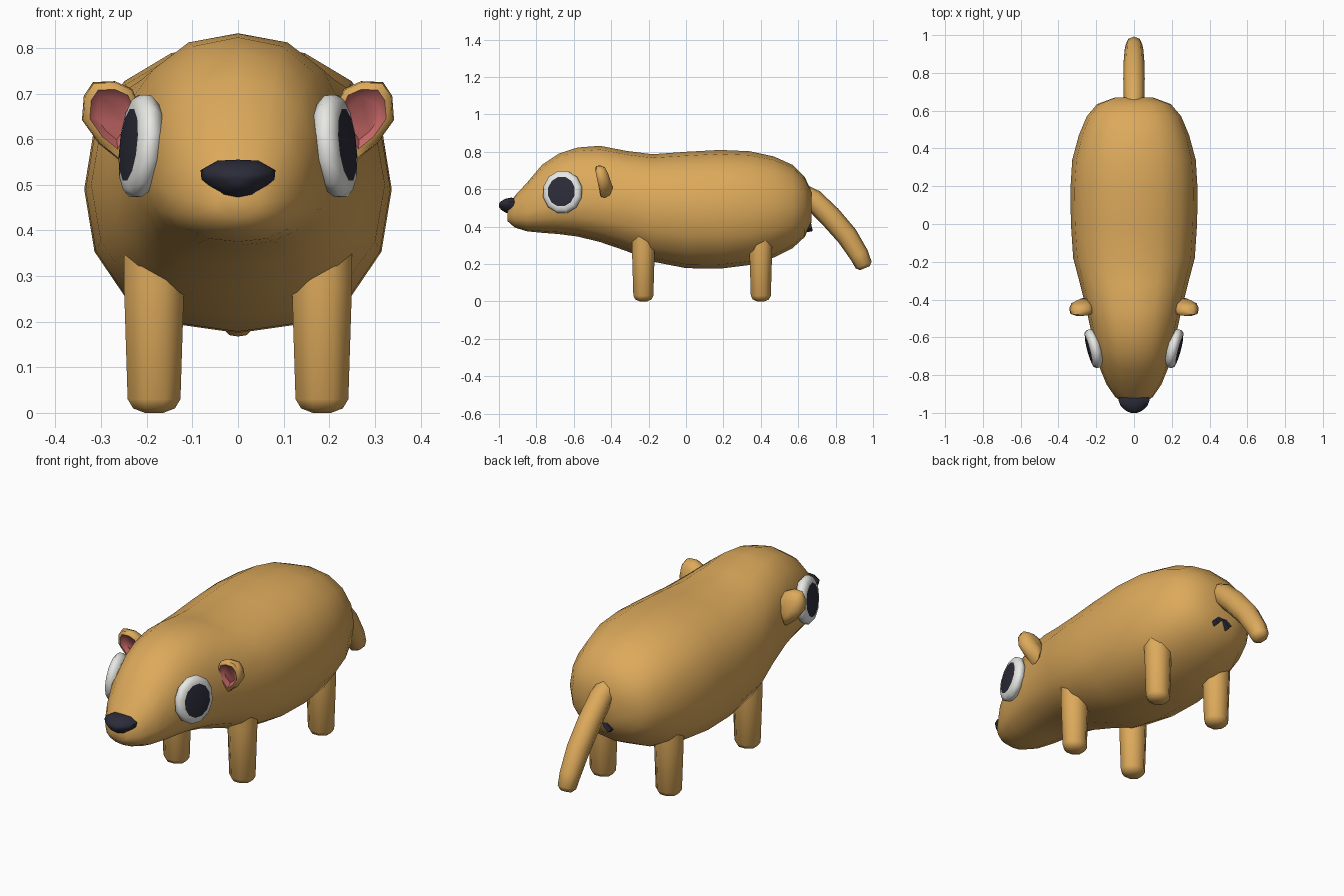
import bpy, bmesh, math
from mathutils import Vector, Matrix

if "Cube" in bpy.data.objects:
    bpy.data.objects.remove(bpy.data.objects["Cube"])


def material(name, rgb):
    m = bpy.data.materials.new(name)
    m.diffuse_color = (*rgb, 1)
    m.use_nodes = True
    m.node_tree.nodes["Principled BSDF"].inputs["Base Color"].default_value = m.diffuse_color
    return m


FUR = material("tan_fur", (0.72, 0.40, 0.105))
DARK = material("dark_navy", (0.025, 0.025, 0.042))
WHITE = material("eye_white", (0.80, 0.80, 0.77))
PINK = material("ear_pink", (0.62, 0.15, 0.15))


def loft(name, rings, mats, rule=None, angle=60):
    """Skin a list of equal-length point rings and cap both ends.
    rule(i) gives the material slot of band i (the last index is the end cap)."""
    bm = bmesh.new()
    vs = [[bm.verts.new(p) for p in r] for r in rings]
    n = len(rings[0])
    bm.faces.new(vs[0])
    for i in range(len(vs) - 1):
        for j in range(n):
            k = (j + 1) % n
            f = bm.faces.new((vs[i][j], vs[i][k], vs[i + 1][k], vs[i + 1][j]))
            f.material_index = rule(i) if rule else 0
    f = bm.faces.new(vs[-1])
    f.material_index = rule(len(vs) - 1) if rule else 0
    bmesh.ops.recalc_face_normals(bm, faces=bm.faces)
    me = bpy.data.meshes.new(name)
    bm.to_mesh(me)
    bm.free()
    for m in mats:
        me.materials.append(m)
    ob = bpy.data.objects.new(name, me)
    bpy.context.collection.objects.link(ob)
    bpy.ops.object.select_all(action='DESELECT')
    ob.select_set(True)
    bpy.context.view_layer.objects.active = ob
    bpy.ops.object.shade_smooth_by_angle(angle=math.radians(angle))
    return ob


def circle(n, offset=0.0):
    return [(math.cos(a), math.sin(a))
            for a in (2 * math.pi * (j + offset) / n for j in range(n))]


# Body and head: y, bottom z, widest z, top z, half width
SECTIONS = [
    (-0.955, 0.43, 0.46, 0.50, 0.045),
    (-0.915, 0.395, 0.465, 0.565, 0.10),
    (-0.85, 0.375, 0.48, 0.635, 0.145),
    (-0.77, 0.367, 0.50, 0.73, 0.178),
    (-0.68, 0.36, 0.52, 0.79, 0.203),
    (-0.58, 0.347, 0.53, 0.823, 0.225),
    (-0.46, 0.318, 0.53, 0.832, 0.25),
    (-0.32, 0.270, 0.52, 0.805, 0.285),
    (-0.18, 0.213, 0.50, 0.787, 0.322),
    (0.0, 0.178, 0.49, 0.80, 0.334),
    (0.18, 0.175, 0.49, 0.81, 0.337),
    (0.34, 0.195, 0.49, 0.803, 0.327),
    (0.47, 0.235, 0.49, 0.775, 0.292),
    (0.57, 0.285, 0.50, 0.73, 0.25),
    (0.635, 0.345, 0.50, 0.665, 0.195),
    (0.67, 0.42, 0.51, 0.59, 0.10),
]


def spow(v, p):
    return math.copysign(abs(v) ** p, v)


rings = []
for y, zb, zc, zt, w in SECTIONS:
    rings.append([(w * spow(c, 0.87), y,
                   zc + spow(s, 0.87) * ((zt - zc) if s > 0 else (zc - zb)))
                  for c, s in circle(16)])
loft("body", rings, [FUR], angle=80)

# Nose: wide on top, narrow below
NOSE = [(0.0, 0.555), (0.045, 0.553), (0.082, 0.532), (0.08, 0.512),
        (0.035, 0.475), (0.0, 0.468)]
outline = NOSE + [(-x, z) for x, z in NOSE[-2:0:-1]]
rings = [[(x * s, y, 0.515 + (z - 0.515) * s) for x, z in outline]
         for y, s in [(-0.90, 0.9), (-0.935, 1.0), (-0.965, 0.85), (-0.99, 0.5), (-1.0, 0.2)]]
loft("nose", rings, [DARK])

# Legs: eight-sided posts with bevelled feet
for sx, side in ((1, "right"), (-1, "left")):
    for ly, end in ((-0.228, "front"), (0.40, "back")):
        rings = [[(sx * (0.184 + r * 1.08 * c), ly + r * s, z) for c, s in circle(8, 0.5)]
                 for z, r in [(0.36, 0.066), (0.28, 0.066), (0.03, 0.058),
                              (0.01, 0.046), (0.0, 0.02)]]
        loft(f"{end}_{side}_leg", rings, [FUR])

# Eyes: shallow domes with a dark centre
for sx, side in ((1, "right"), (-1, "left")):
    nrm = Vector((0.96, -0.25, 0.10)).normalized()
    u = Vector((0, 0, 1)).cross(nrm).normalized()
    v = nrm.cross(u)
    mid = Vector((0.215, -0.66, 0.585))
    rings = []
    for r, h in [(0.09, -0.03), (0.108, -0.008), (0.108, 0.008), (0.095, 0.022),
                 (0.076, 0.026), (0.03, 0.03)]:
        ring = [mid + u * (r * c) + v * (r * 1.07 * s) + nrm * h for c, s in circle(12, 0.5)]
        rings.append([(sx * p.x, p.y, p.z) for p in ring])
    loft(f"{side}_eye", rings, [WHITE, DARK], lambda i: 1 if i >= 4 else 0)

# Ears: teardrop cups open to the front
EAR = [(0.262, 0.555), (0.225, 0.61), (0.215, 0.67), (0.232, 0.71), (0.27, 0.727),
       (0.318, 0.725), (0.338, 0.695), (0.342, 0.642), (0.305, 0.59)]
for sx, side in ((1, "right"), (-1, "left")):
    rings = []
    for y, s in [(-0.405, 0.45), (-0.42, 0.85), (-0.445, 1.0), (-0.468, 0.96),
                 (-0.474, 0.76), (-0.455, 0.55)]:
        rings.append([(sx * (0.27 + (x - 0.27) * s), y - (z - 0.645) * 0.15,
                       0.652 + (z - 0.652) * s) for x, z in EAR])
    loft(f"{side}_ear", rings, [FUR, PINK], lambda i: 1 if i >= 4 else 0)

# Tail: tapered tube following a drooping path (y, z, radius)
PATH = [(0.58, 0.60, 0.05), (0.68, 0.543, 0.058), (0.77, 0.455, 0.06), (0.86, 0.352, 0.058),
        (0.925, 0.25, 0.052), (0.95, 0.195, 0.046), (0.957, 0.178, 0.028)]
rings = []
for i, (y, z, r) in enumerate(PATH):
    a, b = PATH[max(i - 1, 0)], PATH[min(i + 1, len(PATH) - 1)]
    t = Vector((0, b[0] - a[0], b[1] - a[1])).normalized()
    up = Vector((1, 0, 0)).cross(t)
    rings.append([Vector((r * 0.95 * c, y, z)) + up * (r * s) for c, s in circle(8)])
loft("tail", rings, [FUR])

# Crossed bars under the tail
tilt = Matrix.Rotation(math.radians(12), 3, 'X')
for k, ang in enumerate((45, -45)):
    turn = Matrix.Rotation(math.radians(ang), 3, 'Y')
    rings = [[tilt @ turn @ Vector((x, y, z)) + Vector((0, 0.655, 0.425))
              for x, y in ((-0.012, -0.02), (0.012, -0.02), (0.012, 0.012), (-0.012, 0.012))]
             for z in (-0.062, 0.062)]
    loft(f"rear_cross_bar_{k + 1}", rings, [DARK], angle=30)
